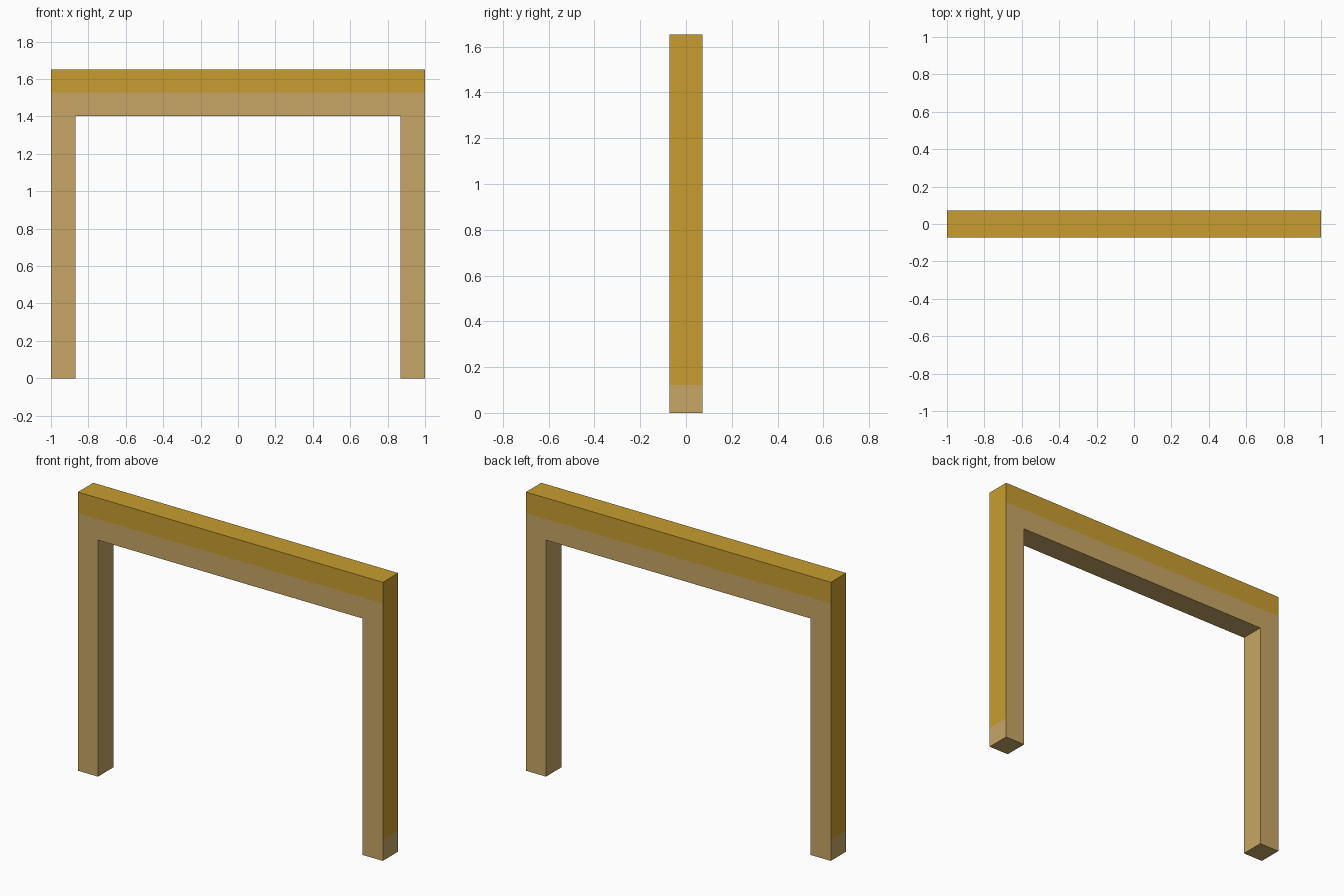
import bpy, bmesh

if "Cube" in bpy.data.objects:
    bpy.data.objects.remove(bpy.data.objects["Cube"])

HALF, DEPTH, TOP = 1.0, 0.072, 1.652   # outer half width, half depth, height
INNER, UNDER = 0.868, 1.402            # opening half width and height
BAND, FOOT = 1.527, 0.122              # lower limits of gold on the beam and on the sides


def material(name, color):
    mat = bpy.data.materials.new(name)
    mat.diffuse_color = color
    mat.use_nodes = True
    mat.node_tree.nodes["Principled BSDF"].inputs["Base Color"].default_value = mat.diffuse_color
    return mat


# Goal-shaped frame: outline extruded front to back
bm = bmesh.new()
right = [(INNER, UNDER), (INNER, 0), (HALF, 0), (HALF, TOP)]
outline = right + [(-x, z) for x, z in reversed(right)]
face = bm.faces.new([bm.verts.new((x, -DEPTH, z)) for x, z in outline])
new = bmesh.ops.extrude_face_region(bm, geom=[face])["geom"]
bmesh.ops.translate(bm, vec=(0, 2 * DEPTH, 0),
                    verts=[v for v in new if isinstance(v, bmesh.types.BMVert)])

# Split at the colour borders
for z in (FOOT, UNDER, BAND):
    bmesh.ops.bisect_plane(bm, geom=bm.verts[:] + bm.edges[:] + bm.faces[:],
                           dist=1e-5, plane_co=(0, 0, z), plane_no=(0, 0, 1))
bmesh.ops.recalc_face_normals(bm, faces=bm.faces[:])

# Gold on the upper beam and the outer sides, tan elsewhere
for f in bm.faces:
    c = f.calc_center_median()
    outer_side = abs(c.x) > HALF - 0.001 and c.z > FOOT
    f.material_index = 1 if outer_side or c.z > BAND else 0

mesh = bpy.data.meshes.new("frame")
bm.to_mesh(mesh)
bm.free()
mesh.materials.append(material("tan", (0.58, 0.38, 0.13, 1)))
mesh.materials.append(material("gold", (0.58, 0.34, 0.03, 1)))
bpy.context.collection.objects.link(bpy.data.objects.new("frame", mesh))
